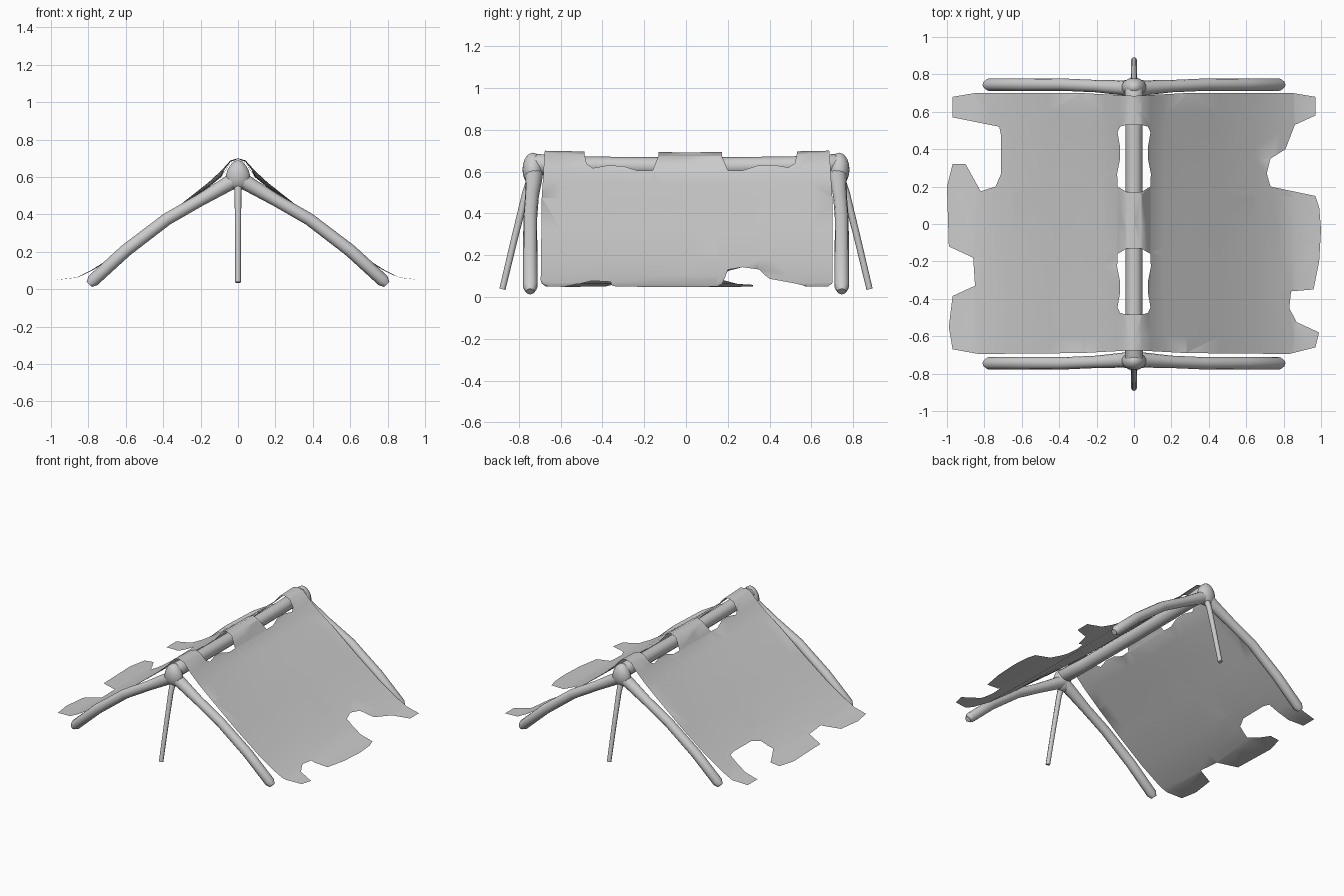
import bpy, bmesh, math
from mathutils import Vector

if "Cube" in bpy.data.objects:
    bpy.data.objects.remove(bpy.data.objects["Cube"])


def finish(bm, name, angle=50):
    bmesh.ops.recalc_face_normals(bm, faces=bm.faces)
    me = bpy.data.meshes.new(name)
    bm.to_mesh(me)
    bm.free()
    ob = bpy.data.objects.new(name, me)
    bpy.context.collection.objects.link(ob)
    bpy.ops.object.select_all(action='DESELECT')
    ob.select_set(True)
    bpy.context.view_layer.objects.active = ob
    bpy.ops.object.shade_smooth_by_angle(angle=math.radians(angle))
    return ob


def tube(name, path, radii, sides=12):
    """Closed tube along a path with one radius per point."""
    bm = bmesh.new()
    pts = [Vector(p) for p in path]
    rings = []
    for i, p in enumerate(pts):
        d = (pts[min(i + 1, len(pts) - 1)] - pts[max(i - 1, 0)]).normalized()
        q = d.to_track_quat('Z', 'Y')
        rings.append([bm.verts.new(p + q @ Vector((math.cos(t), math.sin(t), 0)) * radii[i])
                      for t in (2 * math.pi * k / sides for k in range(sides))])
    for a, b in zip(rings, rings[1:]):
        for k in range(sides):
            j = (k + 1) % sides
            bm.faces.new((a[k], a[j], b[j], b[k]))
    bm.faces.new(rings[0][::-1])
    bm.faces.new(rings[-1])
    return finish(bm, name)


# Ridge pole
tube("ridge_pole", [(0, -.765, .635), (0, -.74, .635), (0, -.5, .627), (0, 0, .623),
                    (0, .5, .627), (0, .74, .635), (0, .765, .635)],
     [.03, .05, .045, .044, .045, .05, .03])

# Hubs, A-frame legs and props at both ends
for s, end in ((-1, "front"), (1, "back")):
    bm = bmesh.new()
    bmesh.ops.create_uvsphere(bm, u_segments=14, v_segments=10, radius=1)
    for v in bm.verts:
        v.co = Vector((v.co.x * (.066 - .014 * v.co.z), v.co.y * .05 + s * .732, v.co.z * .08 + .61))
    finish(bm, end + "_hub")
    for m, side in ((-1, "left"), (1, "right")):
        tube(f"{end}_{side}_leg",
             [(0, s * .728, .595), (m * .06, s * .728, .56), (m * .2, s * .737, .478),
              (m * .38, s * .745, .375), (m * .6, s * .745, .207),
              (m * .775, s * .745, .047), (m * .795, s * .745, .026)],
             [.045, .04, .033, .033, .034, .034, .02])
    tube(end + "_prop", [(0, s * .74, .56), (0, s * .765, .5), (0, s * .82, .28), (0, s * .878, .037)],
         [.022, .018, .016, .015], 8)

# Cloth outline with ragged sides, seen from above
left = [(-.85, .70), (-.97, .68), (-.97, .57), (-.72, .52), (-.71, .47), (-.71, .27), (-.74, .20),
        (-.82, .175), (-.90, .32), (-.97, .32), (-1, .20), (-.99, -.12), (-.86, -.18), (-.85, -.33),
        (-.97, -.385), (-.99, -.55), (-.97, -.67), (-.83, -.695)]
right = [(.83, -.695), (.97, -.66), (.99, -.58), (.87, -.525), (.83, -.45), (.84, -.36), (.96, -.35),
         (.99, -.20), (1, -.03), (.99, .09), (.97, .15), (.73, .20), (.71, .27), (.73, .35),
         (.81, .40), (.86, .53), (.97, .58), (.97, .68), (.85, .70)]
outline = left + [(-.28, -.69), (0, -.675), (.28, -.69)] + right + [(.28, .70), (0, .685), (-.28, .70)]
# Half outline of a worn hole over the ridge
half = [(.04, .53), (.075, .52), (.088, .49), (.076, .42), (.076, .34), (.09, .27), (.088, .20), (.04, .172)]
hole = half + [(-x, y) for x, y in reversed(half)]
front_hole = [(x, y - .685 if y < .35 else y - .69) for x, y in hole]
front_hole = [(x, -.515 - .13 - y) for x, y in front_hole]

# Cloth drape heights: x, height mid-span, height at the ends
drape = [(0, .692, .70), (.04, .674, .69), (.09, .60, .635), (.16, .543, .57), (.28, .457, .475),
         (.46, .318, .33), (.65, .177, .187), (.78, .10, .105), (.86, .062, .064), (1.01, .046, .046)]


def height(x, y):
    x = abs(x)
    w = min(1, abs(y) / .7) ** 2
    for (x0, a0, b0), (x1, a1, b1) in zip(drape, drape[1:]):
        if x <= x1:
            t = (x - x0) / (x1 - x0)
            return (a0 + (a1 - a0) * t) * (1 - w) + (b0 + (b1 - b0) * t) * w
    return drape[-1][1]


bm = bmesh.new()
edges = []
for loop in (outline, hole, front_hole):
    vs = [bm.verts.new((x, y, 0)) for x, y in loop]
    edges += [bm.edges.new((vs[i], vs[(i + 1) % len(vs)])) for i in range(len(vs))]
bmesh.ops.triangle_fill(bm, use_beauty=True, use_dissolve=False, edges=edges, normal=(0, 0, 1))
cuts = [((s * d[0], 0, 0), (1, 0, 0)) for d in drape[:-1] for s in ((1, -1) if d[0] else (1,))]
cuts += [((0, y, 0), (0, 1, 0)) for y in (-.6, -.35, -.15, 0, .15, .35, .6)]
for co, no in cuts:
    bmesh.ops.bisect_plane(bm, geom=bm.verts[:] + bm.edges[:] + bm.faces[:], plane_co=co, plane_no=no)
for v in bm.verts:
    v.co.z = height(v.co.x, v.co.y)
cloth = finish(bm, "cloth_cover", 60)
if sum(p.normal.z for p in cloth.data.polygons) < 0:
    cloth.data.flip_normals()
